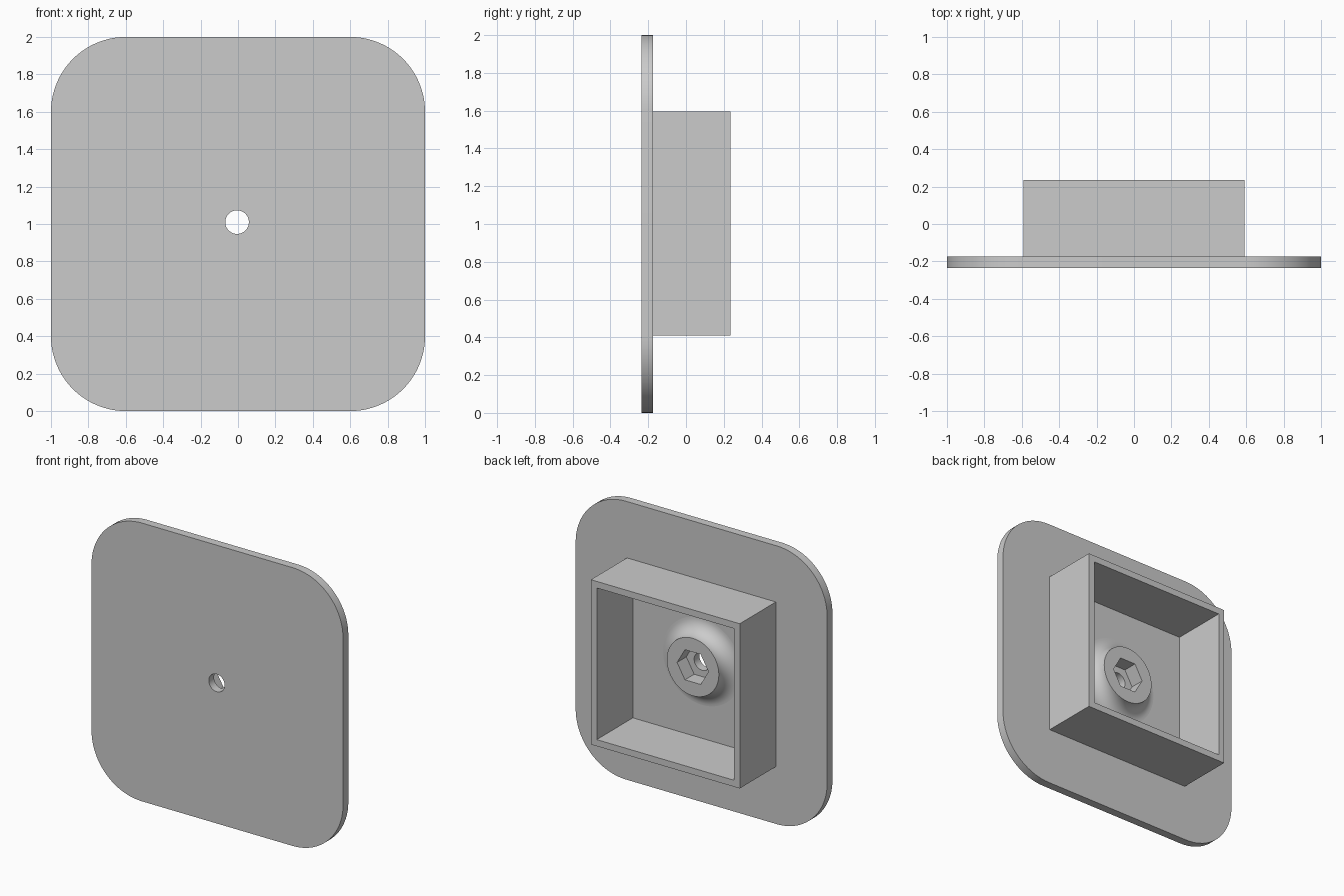
import bpy, bmesh
from math import cos, sin, pi, radians

cube = bpy.data.objects.get("Cube")
if cube:
    bpy.data.objects.remove(cube)

grey = bpy.data.materials.new("light_grey")
grey.use_nodes = True
colour = (0.6, 0.6, 0.6, 1)
grey.diffuse_color = colour
grey.node_tree.nodes["Principled BSDF"].inputs["Base Color"].default_value = colour

FRONT, FACE, BACK = -0.235, -0.175, 0.235   # plate front, plate back, frame rim
HX, HZ = -0.005, 1.01                       # axis of the screw hole


def loft(name, rings):
    """Solid through equal-length rings of (x, y, z) points, capped at both ends."""
    bm = bmesh.new()
    loops = [[bm.verts.new(p) for p in ring] for ring in rings]
    for a, b in zip(loops, loops[1:]):
        for i in range(len(a)):
            j = (i + 1) % len(a)
            bm.faces.new((a[i], a[j], b[j], b[i]))
    bm.faces.new(loops[0])
    bm.faces.new(loops[-1])
    bmesh.ops.recalc_face_normals(bm, faces=bm.faces)
    mesh = bpy.data.meshes.new(name)
    bm.to_mesh(mesh)
    bm.free()
    mesh.materials.append(grey)
    ob = bpy.data.objects.new(name, mesh)
    bpy.context.collection.objects.link(ob)
    return ob


def circle(r, y, n):
    return [(HX + r * cos(2 * pi * i / n), y, HZ + r * sin(2 * pi * i / n)) for i in range(n)]


def square(h, y):
    return [(x * h, y, 1.003 + z * h) for x, z in ((-1, -1), (1, -1), (1, 1), (-1, 1))]


def rounded(h, r, y, steps=20):
    pts = []
    for k, (sx, sz) in enumerate(((1, 1), (-1, 1), (-1, -1), (1, -1))):
        for i in range(steps + 1):
            a = (k + i / steps) * pi / 2
            pts.append((sx * (h - r) + r * cos(a), y, 1 + sz * (h - r) + r * sin(a)))
    return pts


def cut(ob, cutter):
    mod = ob.modifiers.new("cut", "BOOLEAN")
    mod.operation = "DIFFERENCE"
    mod.solver = "EXACT"
    mod.object = cutter
    cutter.hide_render = True
    bpy.context.view_layer.objects.active = ob
    bpy.ops.object.modifier_apply(modifier=mod.name)
    bpy.data.objects.remove(cutter)


# Round-cornered plate with a screw hole
plate = loft("plate", [rounded(1, 0.4, y) for y in (FRONT, FACE)])
cut(plate, loft("hole_cutter", [circle(0.063, y, 48) for y in (FRONT - 0.1, FACE + 0.1)]))

# Square frame standing on the back of the plate
frame = loft("square_frame", [square(0.592, y) for y in (FACE, BACK)])
cut(frame, loft("frame_cutter", [square(0.545, y) for y in (FACE - 0.1, BACK + 0.1)]))

# Boss with a concave fillet flowing into the plate, and a hexagonal nut pocket
TOP_R, FILLET = 0.207, 0.105
arc = [i / 12 * pi / 2 for i in range(13)]
boss = loft("nut_boss", [circle(TOP_R + FILLET * (1 - sin(a)), FACE + FILLET * (1 - cos(a)), 64)
                         for a in arc])
cut(boss, loft("nut_cutter", [circle(0.125, y, 6) for y in (FACE - 0.1, FACE + 0.2)]))

# Smooth the curved sides, keep the edges sharp
bpy.ops.object.select_all(action="DESELECT")
for ob in (plate, frame, boss):
    ob.select_set(True)
bpy.context.view_layer.objects.active = plate
bpy.ops.object.shade_smooth_by_angle(angle=radians(30))
